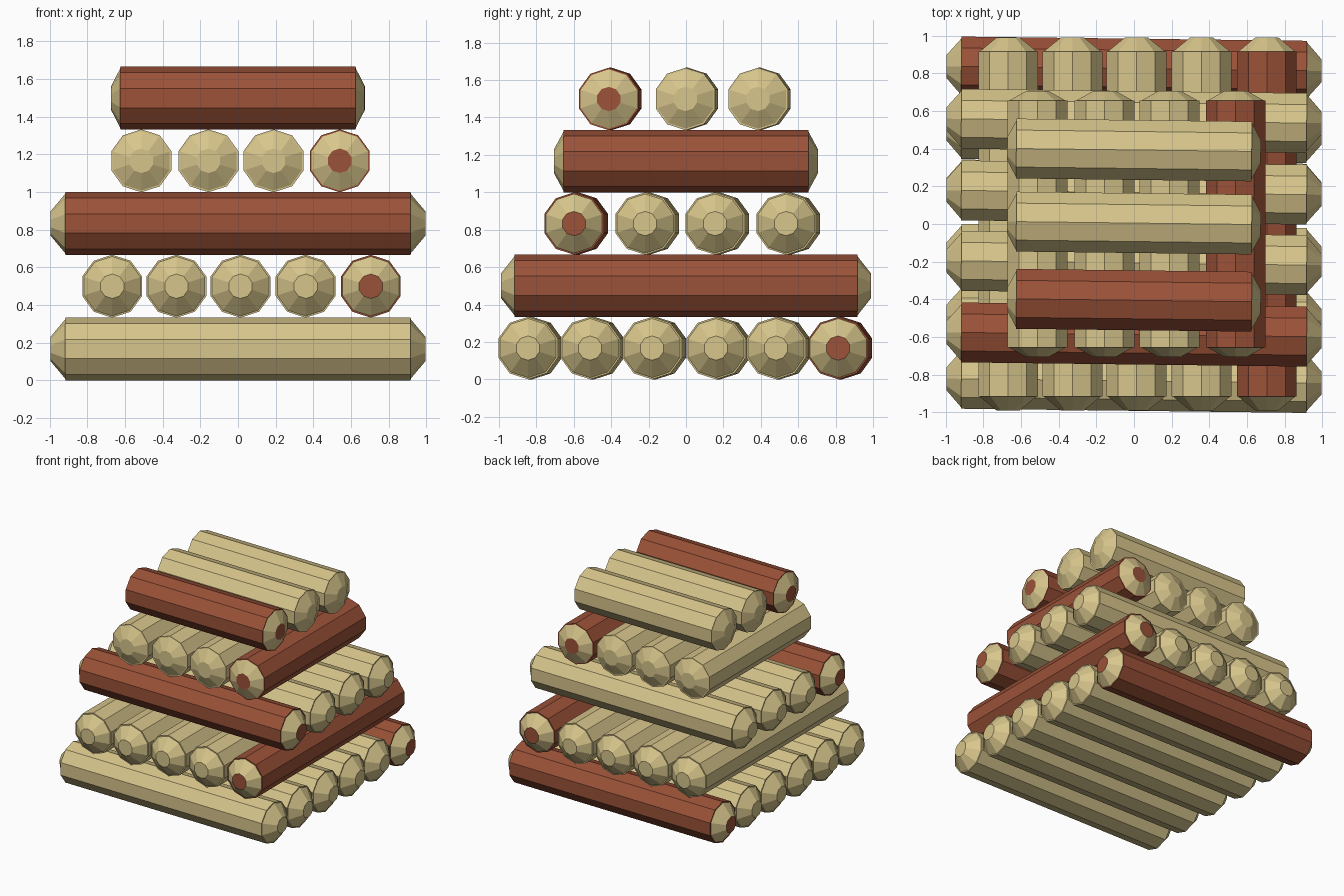
import bpy, bmesh, math

if "Cube" in bpy.data.objects:
    bpy.data.objects.remove(bpy.data.objects["Cube"])

R = 0.167       # log radius
SIDES = 10


def material(name, rgb):
    m = bpy.data.materials.new(name)
    m.diffuse_color = (*rgb, 1)
    m.use_nodes = True
    m.node_tree.nodes["Principled BSDF"].inputs["Base Color"].default_value = m.diffuse_color
    return m


TAN = material("pale wood", (0.68, 0.56, 0.26))
RED = material("red bark", (0.33, 0.084, 0.04))


def log(name, center, body, tip, yaw, red):
    """Ten-sided log along local x with tapered ends; red logs have pale tapers."""
    # (x, radius) rings; the short step at each end leaves a thin bark rim
    prof = [(-tip, 0.065), (-body, R - 0.009), (-body, R),
            (body, R), (body, R - 0.009), (tip, 0.065)]
    bm = bmesh.new()
    rings = []
    for x, r in prof:
        angs = [math.pi / 2 + 2 * math.pi * i / SIDES for i in range(SIDES)]
        rings.append([bm.verts.new((x, r * math.cos(a), r * math.sin(a))) for a in angs])
    for k in range(len(rings) - 1):
        a, b = rings[k], rings[k + 1]
        for i in range(SIDES):
            j = (i + 1) % SIDES
            f = bm.faces.new((a[i], a[j], b[j], b[i]))
            f.material_index = 0 if k in (0, 4) else 1   # tapers are pale
    for ring in (rings[0], rings[-1]):
        bm.faces.new(ring).material_index = 1            # flat tips
    bmesh.ops.recalc_face_normals(bm, faces=bm.faces)
    me = bpy.data.meshes.new(name)
    bm.to_mesh(me)
    bm.free()
    me.materials.append(TAN)
    me.materials.append(RED if red else TAN)
    ob = bpy.data.objects.new(name, me)
    ob.location = center
    ob.rotation_euler = (0, 0, yaw)
    bpy.context.collection.objects.link(ob)


# layers: axis, half body, half length, positions across, index of the red log
layers = [
    ("x", 0.917, 0.995, (-0.833, -0.501, -0.17, 0.172, 0.493, 0.825), 5),
    ("y", 0.917, 0.99, (-0.668, -0.327, 0.013, 0.359, 0.705), 4),
    ("x", 0.917, 0.995, (-0.587, -0.207, 0.167, 0.547), 0),
    ("y", 0.655, 0.705, (-0.513, -0.157, 0.189, 0.54), 3),
    ("x", 0.625, 0.673, (-0.405, 0.005, 0.393), 0),
]
for n, (axis, body, tip, spots, red) in enumerate(layers):
    z = R + n * 0.333
    for i, p in enumerate(spots):
        # logs along x are turned very slightly
        center, yaw = ((0, p, z), math.radians(-0.7)) if axis == "x" else ((p, 0, z), math.pi / 2)
        log(f"layer_{n + 1}_log_{i + 1}", center, body, tip, yaw, i == red)
